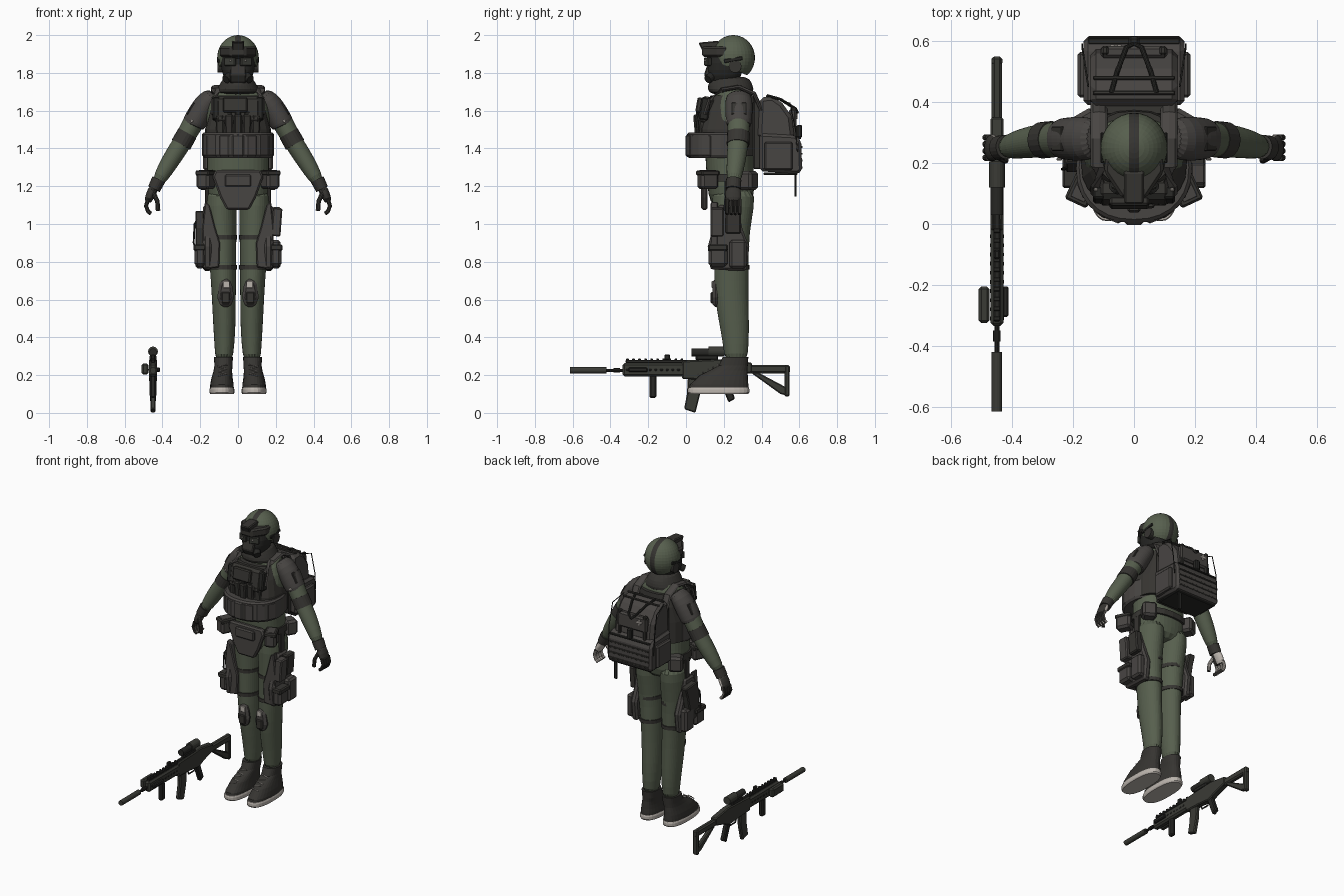
import bpy, bmesh, math
from mathutils import Vector, Matrix, Euler

default_cube = bpy.data.objects.get("Cube")
if default_cube:
    bpy.data.objects.remove(default_cube, do_unlink=True)

def make_material(name, *colour):
    material = bpy.data.materials.new(name)
    material.use_nodes = True
    material.diffuse_color = (*colour, 1)
    material.node_tree.nodes["Principled BSDF"].inputs["Base Color"].default_value = (*colour, 1)
    return material

GREEN = make_material("olive cloth", .095, .115, .076)
GREY = make_material("grey webbing", .064, .059, .055)
DARK = make_material("dark vest", .037, .035, .031)
BLACK = make_material("black rubber", .02, .02, .018)
GUN = make_material("gun metal", .042, .043, .036)
PALE = make_material("pale sole", .5, .46, .42)
rounded_objects = []

def finish(name, bm, material, mirror=False, bevel=0, rounded=False):
    bmesh.ops.recalc_face_normals(bm, faces=bm.faces)
    mesh = bpy.data.meshes.new(name)
    bm.to_mesh(mesh)
    bm.free()
    mesh.materials.append(material)
    part = bpy.data.objects.new(name, mesh)
    bpy.context.collection.objects.link(part)
    if bevel:
        modifier = part.modifiers.new("Bevel", "BEVEL")
        modifier.width, modifier.segments = bevel, 1
    if mirror:
        part.modifiers.new("Mirror", "MIRROR")
    if rounded:
        rounded_objects.append(part)
    return part

def box(name, material, centre, size, turn=(0, 0, 0), mirror=False, bevel=.007):
    bm = bmesh.new()
    place = Matrix.LocRotScale(Vector(centre), Euler([math.radians(angle) for angle in turn]), Vector(size))
    bmesh.ops.create_cube(bm, size=1, matrix=place)
    return finish(name, bm, material, mirror, min(bevel, min(size) / 4))

def prism(name, material, axis, low, high, outline, mirror=False, bevel=.006):
    """Extrude an outline along one axis."""
    bm = bmesh.new()
    slot = "xyz".index(axis)
    corners = [bm.verts.new((*point[:slot], low, *point[slot:])) for point in outline]
    pushed = bmesh.ops.extrude_face_region(bm, geom=[bm.faces.new(corners)])["geom"]
    for vert in pushed:
        if isinstance(vert, bmesh.types.BMVert):
            vert.co[slot] = high
    return finish(name, bm, material, mirror, bevel)

def loft(name, material, rings, mirror=False, sides=20, power=1, subdivide=True, level=False):
    """Skin elliptical rings (x, y, z, half width, half depth) along a path."""
    bm = bmesh.new()
    centres, loops = [Vector(ring[:3]) for ring in rings], []
    for i, ring in enumerate(rings):
        tangent = (centres[min(i + 1, len(rings) - 1)] - centres[max(i - 1, 0)]).normalized()
        if level:
            tangent = Vector((0, 0, 1))
        guide = Vector((0, 0, 1)) if abs(tangent.y) > .9 else Vector((0, 1, 0))
        side = guide.cross(tangent).normalized()
        front = tangent.cross(side)
        loop = []
        for k in range(sides):
            c, s = math.cos(math.tau * k / sides), math.sin(math.tau * k / sides)
            c, s = math.copysign(abs(c) ** power, c), math.copysign(abs(s) ** power, s)
            loop.append(bm.verts.new(centres[i] + side * c * ring[3] + front * s * ring[-1]))
        loops.append(loop)
    for lower, upper in zip(loops, loops[1:]):
        for k in range(sides):
            bm.faces.new((lower[k], lower[k - 1], upper[k - 1], upper[k]))
    bm.faces.new(loops[0])
    bm.faces.new(loops[-1])
    part = finish(name, bm, material, mirror, rounded=True)
    if subdivide:
        part.modifiers.new("Subdivision", "SUBSURF").render_levels = 1
    return part

def tube(name, material, radius, *points, mirror=False, sides=10):
    return loft(name, material, [(*point, radius) for point in points], mirror, sides, subdivide=False)

# Clothed body
loft("torso", GREEN, [(0, .24, 1.08, .12, .1), (0, .24, 1.16, .17, .125), (0, .235, 1.25, .165, .125), (0, .23, 1.34, .165, .13),
     (0, .23, 1.5, .17, .13), (0, .25, 1.62, .17, .115), (0, .26, 1.7, .13, .09), (0, .26, 1.76, .07, .07)], power=.85)
loft("trouser_leg", GREEN, [(.075, .265, .26, .046, .06), (.072, .265, .36, .053, .068), (.072, .255, .48, .061, .08),
     (.075, .24, .62, .064, .09), (.08, .24, .78, .07, .092), (.087, .24, .96, .08, .095), (.09, .25, 1.1, .085, .115),
     (.09, .25, 1.2, .08, .115)], mirror=True)
loft("sleeve", GREEN, [(.14, .28, 1.66, .05, .06), (.19, .28, 1.62, .06, .06), (.24, .28, 1.53, .056, .06), (.29, .275, 1.44, .05, .055),
     (.335, .27, 1.37, .05, .054), (.385, .26, 1.29, .045, .046), (.43, .25, 1.21, .033, .036)], mirror=True)
loft("shoulder_cover", GREY, [(.12, .28, 1.69, .04, .06), (.16, .28, 1.655, .06, .074), (.2, .28, 1.59, .065, .073),
     (.235, .28, 1.53, .063, .068), (.24, .28, 1.515, .058, .064)], mirror=True)
loft("arm_band", DARK, [(.268, .278, 1.48, .054, .06), (.302, .275, 1.42, .055, .06)], True, subdivide=False)
box("shoulder_patch", DARK, (.25, .28, 1.61), (.012, .08, .07), (0, -28, 0), True)
box("sleeve_buckle", PALE, (.245, .213, 1.545), (.016, .008, .012), (0, 30, 0), True)

# Gloves with pale palms facing back and inward
loft("glove_cuff", DARK, [(.42, .253, 1.235, .037, .04), (.445, .25, 1.185, .034, .04)], True, subdivide=False)
gloves = [loft("glove_palm", DARK, [(.44, .25, 1.2, .027, .036), (.463, .25, 1.16, .025, .045), (.48, .25, 1.11, .02, .042)], True),
          tube("glove_thumb", DARK, .012, (.45, .225, 1.17), (.427, .212, 1.12), (.423, .21, 1.07), mirror=True)]
for y in (.218, .24, .262, .284):
    gloves.append(tube("glove_finger", DARK, .011, (.477, y, 1.13), (.487, y, 1.095), (.475, y, 1.065), (.46, y, 1.055), mirror=True))
for glove in gloves:
    glove.data.materials.append(PALE)
    for polygon in glove.data.polygons:
        polygon.material_index = int(polygon.normal.y - polygon.normal.x * .6 > .5)

# Shoes
loft("shoe_sole", PALE, [(.085, .172, .1, .062, .157), (.085, .172, .108, .066, .163), (.085, .172, .125, .066, .163),
     (.085, .172, .135, .062, .16)], True, 28, .8, False, True)
loft("shoe_upper", DARK, [(.085, .173, .125, .063, .157), (.085, .175, .15, .062, .155), (.085, .188, .175, .058, .14),
     (.083, .2, .2, .053, .127), (.08, .225, .225, .049, .1), (.077, .25, .25, .048, .077), (.077, .262, .295, .05, .068)],
     True, 28, .85, False, True)
for i in range(5):
    box("shoe_lace", PALE, (.083, .064 + i * .026, .201 + i * .013), (.05, .006, .005), (0, 14 * (-1) ** i, 0), True)

# Knee pads
prism("knee_pad", GREY, "y", .14, .18, [(.04, .56), (.09, .56), (.11, .61), (.1, .68), (.085, .71), (.045, .71), (.03, .67),
      (.02, .61)], True, .015)
box("knee_pad_cap", PALE, (.062, .14, .68), (.036, .008, .035), mirror=True)
box("knee_pad_shell", DARK, (.065, .14, .61), (.045, .02, .06), mirror=True, bevel=.01)

# Thigh rig
for z in (.77, .93):
    loft("thigh_strap", DARK, [(.082, .24, z - .012, .076, .097), (.082, .24, z + .012, .078, .097)], True, subdivide=False)
prism("thigh_panel", GREY, "x", .14, .185, [(.13, .76), (.32, .75), (.335, .88), (.3, .97), (.27, 1.1), (.17, 1.1), (.14, .97),
      (.115, .88)], True, .012)
prism("front_thigh_panel", GREY, "y", .13, .17, [(.1, .77), (.18, .76), (.19, .97), (.175, 1.12), (.15, 1.1), (.12, .98), (.095, .9)], True)
box("hanging_strap", DARK, (.165, .23, 1.15), (.02, .05, .16), mirror=True)
box("thigh_pouch", GREY, (.2, .17, .83), (.06, .1, .11), mirror=True, bevel=.015)
box("thigh_pouch_flap", DARK, (.203, .17, .875), (.065, .105, .035), mirror=True)
box("rear_thigh_pouch", GREY, (.2, .275, .84), (.05, .09, .15), mirror=True, bevel=.014)
box("left_magazine_pouch", GREY, (.205, .165, 1.01), (.05, .07, .15), (0, 4, 0))
box("left_upper_pouch", DARK, (.2, .25, 1.02), (.045, .08, .14), (0, 4, 0))
prism("right_holster", DARK, "x", -.225, -.18, [(.19, .84), (.26, .82), (.3, 1), (.32, 1.06), (.2, 1.07), (.17, .98)])
tube("right_holster_cord", BLACK, .005, (-.2, .2, 1.05), (-.23, .18, 1), (-.235, .18, .9), (-.21, .2, .83))

# Belt, hip pouches and groin guard
loft("belt", DARK, [(0, .235, 1.225, .177, .138), (0, .235, 1.265, .174, .138)], power=.85, subdivide=False)
prism("groin_guard", GREY, "y", .08, .115, [(-.06, 1.075), (.06, 1.075), (.095, 1.14), (.135, 1.25), (.12, 1.285), (-.12, 1.285),
      (-.135, 1.25), (-.095, 1.14)], bevel=.01)
box("groin_guard_pouch", GREY, (0, .08, 1.23), (.14, .03, .065), bevel=.01)
box("front_hip_pouch", GREY, (.17, .115, 1.235), (.075, .1, .1), (0, 0, 25), True, .014)
box("front_hip_flap", DARK, (.17, .115, 1.27), (.08, .105, .028), (0, 0, 25), True)
box("rear_hip_pouch", GREY, (.155, .33, 1.23), (.09, .08, .1), (0, 0, -30), True, .014)

# Armour vest
loft("vest_shell", DARK, [(0, .22, 1.36, .175, .155), (0, .22, 1.5, .175, .155), (0, .235, 1.6, .15, .145), (0, .25, 1.68, .12, .12)],
     power=.7, subdivide=False, level=True)
loft("cummerbund", GREY, [(0, .185, 1.35, .18, .17), (0, .182, 1.365, .19, .178), (0, .182, 1.475, .19, .178), (0, .185, 1.485, .18, .17)],
     power=.9, sides=28, subdivide=False, level=True)
for i in range(-3, 4):
    angle = math.radians(i * 23)
    spot = (math.sin(angle) * .167, .17 - math.cos(angle) * .15, 1.415)
    box("belly_pouch", GREY, spot, (.066, .046, .12), (0, 0, i * 22), bevel=.01)
for i in range(-2, 3):
    box("rifle_magazine_pouch", DARK, (i * .046, .065 + abs(i) * .012, 1.525), (.042, .045, .11), (5, 0, i * 6))
    box("magazine_top", BLACK, (i * .046, .068 + abs(i) * .012, 1.585), (.034, .03, .03), (5, 0, i * 6))
box("chest_plate", DARK, (0, .105, 1.6), (.24, .07, .15), (-10, 0, 0), bevel=.02)
box("chest_admin_pouch", DARK, (-.015, .07, 1.63), (.13, .03, .08), (-10, 0, 0))
box("chest_radio", BLACK, (.115, .1, 1.61), (.04, .05, .12), (-8, 0, 0), True)
strap_path = ((.1, 1.58), (.125, 1.66), (.19, 1.71), (.28, 1.725), (.36, 1.69), (.4, 1.6))
loft("shoulder_strap", GREY, [(.115, *point, .028, .012) for point in strap_path], True, 8, subdivide=False)
box("strap_buckle", PALE, (.125, .108, 1.66), (.012, .008, .03), (-25, 0, 0), True)

# Neck scarf and masked head
loft("scarf", DARK, [(0, .245, 1.68, .125, .115), (0, .235, 1.715, .115, .125), (0, .235, 1.75, .09, .115), (0, .23, 1.785, .075, .095)], level=True)
loft("face_mask", BLACK, [(0, .2, 1.74, .055, .075), (0, .2, 1.78, .08, .092), (0, .21, 1.85, .097, .1), (0, .22, 1.93, .085, .09)],
     power=.85, level=True)
prism("mask_snout", DARK, "x", -.042, .042, [(.12, 1.75), (.16, 1.735), (.17, 1.86), (.115, 1.85), (.095, 1.79)])
tube("mask_filter", BLACK, .023, (.04, .14, 1.785), (.065, .115, 1.765), mirror=True, sides=14)
box("goggle_lens", GUN, (.042, .115, 1.86), (.065, .02, .045), (0, 0, 22), True, .01)
prism("goggle_visor", DARK, "z", 1.885, 1.94, [(-.097, .17), (-.04, .085), (.04, .085), (.097, .17), (.095, .22), (-.095, .22)], bevel=.01)
prism("visor_beak", DARK, "x", -.033, .033, [(.065, 1.96), (.17, 1.97), (.2, 1.93), (.15, 1.86), (.1, 1.89)])
box("visor_stud", PALE, (.04, .1, 1.865), (.01, .012, .01), mirror=True)

# Helmet shell, trimmed at the brim, with a dark centre stripe
bm = bmesh.new()
place = Matrix.LocRotScale(Vector((0, .25, 1.88)), None, Vector((.11, .115, .12)))
bmesh.ops.create_uvsphere(bm, u_segments=32, v_segments=20, radius=1, matrix=place)
for spot, normal in (((.017, 0, 0), (1, 0, 0)), ((-.017, 0, 0), (-1, 0, 0)), ((0, .25, 1.82), (0, -.45, -1))):
    everything = bm.verts[:] + bm.edges[:] + bm.faces[:]
    bmesh.ops.bisect_plane(bm, geom=everything, plane_co=spot, plane_no=normal, clear_outer=normal[2] < 0)
helmet = finish("helmet_shell", bm, GREEN, rounded=True)
helmet.data.materials.append(DARK)
for polygon in helmet.data.polygons:
    polygon.material_index = int(abs(polygon.center.x) < .017)
helmet.modifiers.new("Thickness", "SOLIDIFY").thickness = .008
tube("ear_cup", DARK, .034, (.07, .26, 1.835), (.108, .26, 1.835), mirror=True, sides=16)
box("helmet_rail", BLACK, (.104, .25, 1.87), (.012, .1, .02), (10, 0, 0), True)

# Backpack
prism("backpack_lower", GREY, "x", -.165, .165, [(.39, 1.28), (.59, 1.265), (.615, 1.28), (.61, 1.44), (.58, 1.47), (.39, 1.48)], bevel=.02)
prism("backpack_upper", GREY, "x", -.145, .145, [(.38, 1.45), (.575, 1.45), (.56, 1.57), (.51, 1.64), (.46, 1.675), (.39, 1.67)], bevel=.02)
box("backpack_base", BLACK, (0, .5, 1.266), (.29, .18, .012))
box("backpack_back_panel", DARK, (0, .375, 1.47), (.25, .04, .36))
box("backpack_side_pouch", GREY, (.167, .49, 1.36), (.036, .15, .15), mirror=True, bevel=.014)
box("backpack_top_pouch", GREY, (0, .565, 1.56), (.22, .04, .1), bevel=.014)
box("backpack_zip", BLACK, (0, .6, 1.455), (.3, .02, .009))
for i in range(4):
    box("backpack_webbing", DARK, (0, .614, 1.3 + i * .036), (.3, .006, .01))
for y, z in ((.43, 1.677), (.48, 1.668)):
    box("backpack_lid_band", DARK, (0, y, z), (.27, .012, .012), (-15, 0, 0))
box("backpack_compression_strap", DARK, (.095, .57, 1.53), (.022, .03, .18), mirror=True)
box("backpack_centre_buckle", BLACK, (0, .6, 1.49), (.035, .03, .07))
for turn in (0, 90):
    box("backpack_cross_patch", PALE, (-.06, .586, 1.575), (.038, .008, .012), (0, turn, 0))
tube("backpack_handle", BLACK, .008, (.075, .43, 1.68), (.055, .5, 1.66), (.025, .58, 1.61), (0, .59, 1.59), mirror=True)
tube("backpack_side_cord", BLACK, .003, (.15, .45, 1.67), (.165, .55, 1.64), (.17, .58, 1.5), (.17, .59, 1.38), mirror=True)
box("backpack_loose_strap", BLACK, (.12, .58, 1.21), (.022, .012, .13))

# Rifle lying beside the figure, muzzle to the front
X = -.45
tube("rifle_suppressor", GUN, .017, (X, -.615, .225), (X, -.42, .225), sides=16)
tube("rifle_barrel", BLACK, .008, (X, -.42, .225), (X, -.3, .225))
tube("rifle_muzzle_collar", BLACK, .012, (X, -.385, .225), (X, -.35, .225))
box("rifle_handguard", GUN, (X, -.17, .228), (.042, .33, .07), bevel=.012)
box("rifle_top_rail", BLACK, (X, -.06, .272), (.022, .52, .018))
for i in range(10):
    box("rifle_rail_tooth", BLACK, (X, -.31 + i * .032, .283), (.022, .014, .008))
    box("rifle_side_slot", BLACK, (X, -.31 + i * .03, .228), (.046, .016, .012))
prism("rifle_receiver", GUN, "x", X - .021, X + .021, [(-.02, .18), (.1, .175), (.2, .165), (.26, .19), (.35, .215), (.35, .265),
      (.22, .285), (-.02, .275)])
prism("rifle_magazine", GUN, "x", X - .013, X + .013, [(-.01, .02), (.05, 0), (.075, .1), (.08, .19), (.01, .19), (.005, .1)])
prism("rifle_pistol_grip", BLACK, "x", X - .015, X + .015, [(.175, .18), (.22, .18), (.26, .075), (.225, .055)])
tube("rifle_trigger_guard", BLACK, .005, (X, .1, .175), (X, .115, .145), (X, .17, .145), (X, .185, .17))
box("rifle_foregrip", BLACK, (X, -.175, .14), (.03, .038, .12), bevel=.01)
box("rifle_stock_tube", GUN, (X, .43, .232), (.034, .24, .045), bevel=.01)
box("rifle_butt_plate", GUN, (X, .535, .17), (.036, .026, .165))
prism("rifle_stock_brace", GUN, "x", X - .014, X + .014, [(.34, .215), (.38, .215), (.54, .13), (.54, .09), (.5, .1)])
box("rifle_scope_mount", BLACK, (X, .11, .292), (.035, .12, .03))
tube("rifle_scope", GUN, .026, (X, .12, .325), (X, .205, .325), sides=16)
tube("rifle_scope_front", BLACK, .021, (X, .03, .32), (X, .12, .32), sides=16)
box("rifle_front_sight", BLACK, (X, -.1, .295), (.02, .03, .03))
box("rifle_side_light", GUN, (X - .042, -.265, .232), (.036, .12, .06), bevel=.012)
box("rifle_side_switch", BLACK, (X + .028, -.255, .228), (.02, .1, .025))

# Smooth the round parts while keeping hard edges crisp
for part in bpy.context.view_layer.objects:
    part.select_set(part in rounded_objects)
bpy.context.view_layer.objects.active = rounded_objects[0]
bpy.ops.object.shade_smooth_by_angle(angle=math.radians(40))
